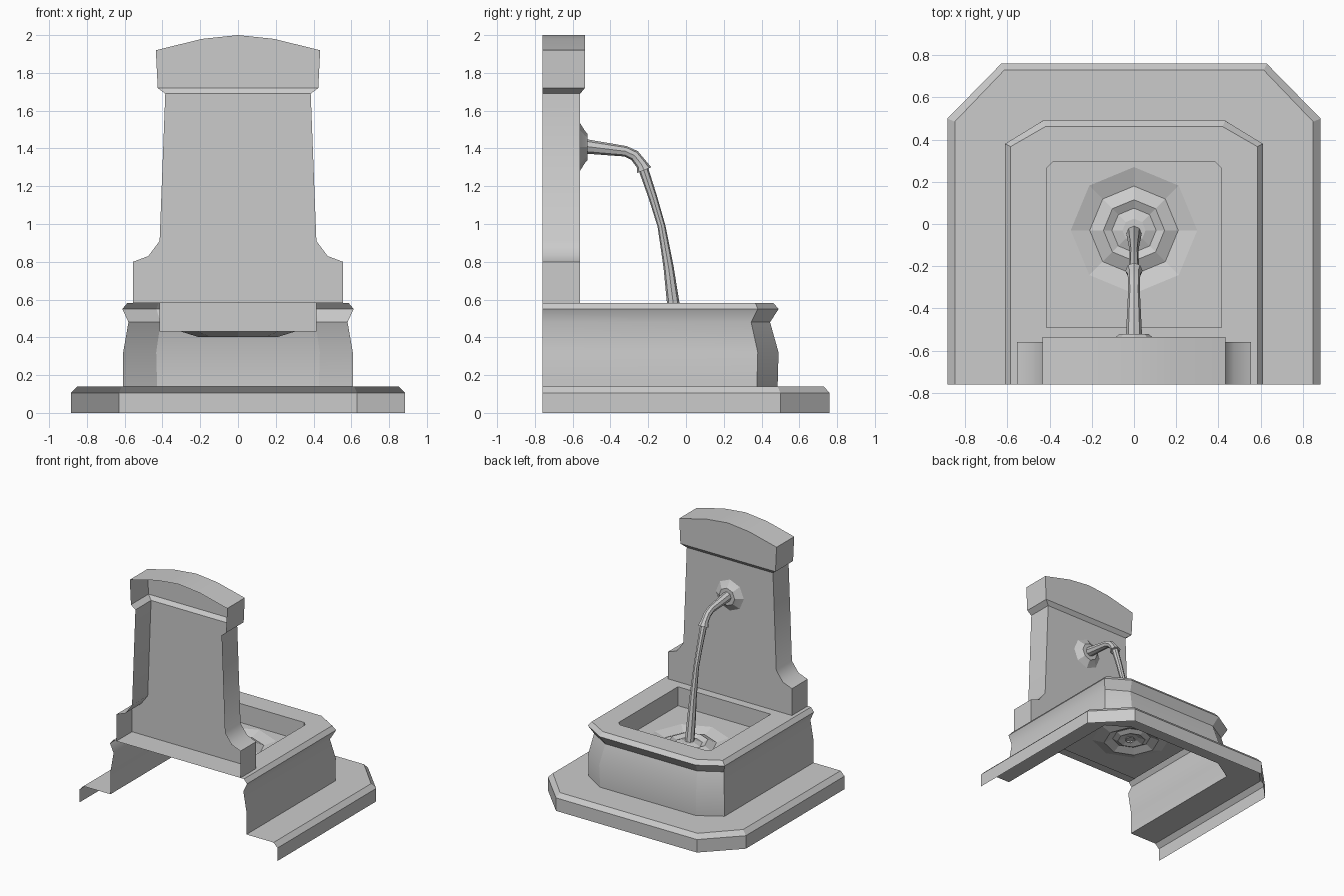
import bpy, bmesh, math
from mathutils import Vector

if "Cube" in bpy.data.objects:
    bpy.data.objects.remove(bpy.data.objects["Cube"])

BACK = -0.76
stone = bpy.data.materials.new("grey_stone")
stone.diffuse_color = (0.6, 0.6, 0.6, 1)
stone.use_nodes = True
stone.node_tree.nodes["Principled BSDF"].inputs["Base Color"].default_value = stone.diffuse_color


def finish(name, bm, angle=30, sharp=None):
    """Turn a bmesh into a shaded object; sharp() picks extra hard edges."""
    me = bpy.data.meshes.new(name)
    bm.to_mesh(me)
    bm.free()
    me.materials.append(stone)
    ob = bpy.data.objects.new(name, me)
    bpy.context.collection.objects.link(ob)
    bpy.ops.object.select_all(action='DESELECT')
    ob.select_set(True)
    bpy.context.view_layer.objects.active = ob
    bpy.ops.object.shade_smooth_by_angle(angle=math.radians(angle))
    if sharp:
        for e in me.edges:
            a, b = (me.vertices[i].co for i in e.vertices)
            if sharp(a, b):
                e.use_edge_sharp = True
    return ob


def loft(bm, rings, closed=False):
    """Skin a list of equally long point rings."""
    vs = [[bm.verts.new(p) for p in r] for r in rings]
    n = len(vs[0])
    for lo, up in zip(vs, vs[1:]):
        for i in range(n if closed else n - 1):
            j = (i + 1) % n
            bm.faces.new((lo[i], up[i], up[j], lo[j]))
    return vs


def u_ring(w, f, cx, cy, z, back=BACK):
    """U-shaped path with chamfered front corners."""
    half = [(w, back), (w, f - cy), (w - cx, f)]
    return [(-x, y, z) for x, y in half] + [(x, y, z) for x, y in reversed(half)]


# Plinth: open-backed step around the basin
bm = bmesh.new()
loft(bm, [u_ring(0.885, 0.76, 0.255, 0.26, 0),
          u_ring(0.885, 0.76, 0.255, 0.26, 0.105),
          u_ring(0.85, 0.73, 0.235, 0.245, 0.14),
          u_ring(0.608, 0.485, 0.18, 0.11, 0.14)])
finish("plinth", bm)

# Basin: waisted wall, flat rim and sunken pool
bm = bmesh.new()
vs = loft(bm, [u_ring(0.608, 0.485, 0.18, 0.11, 0.14),
               u_ring(0.608, 0.49, 0.175, 0.11, 0.32),
               u_ring(0.58, 0.445, 0.17, 0.10, 0.48),
               u_ring(0.612, 0.49, 0.18, 0.11, 0.55),
               u_ring(0.585, 0.462, 0.165, 0.095, 0.583)])
pool = loft(bm, [u_ring(0.415, 0.295, 0.03, 0.03, 0.583, -0.49),
                 u_ring(0.415, 0.295, 0.03, 0.03, 0.43, -0.49)], closed=True)
rim, hole = vs[-1], pool[0]
for i in range(6):
    j = (i + 1) % 6
    bm.faces.new((rim[i], hole[i], hole[j], rim[j]))
finish("basin", bm, 38, lambda a, b: abs(a.z - b.z) > 0.02)

# Water: flat pool surface with octagonal ripples
bm = bmesh.new()


def octagon(r, z):
    return [(r * math.cos(k * math.pi / 4), -0.03 - r * math.sin(k * math.pi / 4), z)
            for k in range(8)]


rings = loft(bm, [octagon(r, z) for r, z in
                  ((0.30, 0.43), (0.21, 0.402), (0.145, 0.432),
                   (0.105, 0.412), (0.055, 0.43))], closed=True)
bm.faces.new(rings[-1])
edge = [bm.verts.new(p) for p in u_ring(0.415, 0.295, 0.03, 0.03, 0.43, -0.49)]
border = [bm.edges.new((edge[i], edge[(i + 1) % 6])) for i in range(6)]
border += [bm.edges.get((rings[0][k], rings[0][(k + 1) % 8])) for k in range(8)]
bmesh.ops.triangle_fill(bm, edges=border, use_beauty=True, normal=(0, 0, 1))
bm.normal_update()
bmesh.ops.reverse_faces(bm, faces=[f for f in bm.faces if f.normal.z < 0])
finish("water", bm, 10)

# Headstone: open-backed slab with coved shoulders and a projecting arched cap
bm = bmesh.new()
slab = [(0.555, 0.583), (0.555, 0.80), (0.475, 0.83), (0.415, 0.91), (0.385, 1.69)]
cap = [(0.425, 1.72), (0.435, 1.92), (0.19, 1.98)]
left = [(-x, z, -0.56) for x, z in slab] + [(-x, z, -0.535) for x, z in cap]
outline = left + [(0, 2.0, -0.535)] + [(-x, z, y) for x, z, y in reversed(left)]
back, front = loft(bm, [[(x, BACK, z) for x, z, y in outline],
                        [(x, y, z) for x, z, y in outline]])
bm.faces.new(front[:5] + front[-5:])
bm.faces.new((front[4], front[5], front[-6], front[-5]))
bm.faces.new(front[5:-5])
bmesh.ops.recalc_face_normals(bm, faces=bm.faces)
top = [f for f in bm.faces if len(f.verts) > 6]
if top[0].normal.y < 0:
    bmesh.ops.reverse_faces(bm, faces=bm.faces)
finish("headstone", bm, 40, lambda a, b: abs(a.x - b.x) > 0.6)


def tube(name, path, sides=8, angle=40, ends=False):
    """Round tube through (y, z, radius, tangent degrees below +y) stations."""
    bm = bmesh.new()
    rings = []
    for y, z, r, deg in path:
        t = math.radians(deg)
        up = Vector((0, math.sin(t), math.cos(t)))
        rings.append([Vector((0, y, z)) + r * (math.cos(a) * up + Vector((math.sin(a), 0, 0)))
                      for a in (2 * math.pi * k / sides for k in range(sides))])
    vs = loft(bm, rings, closed=True)
    if ends:
        bm.faces.new(vs[-1])
    bmesh.ops.recalc_face_normals(bm, faces=bm.faces)
    finish(name, bm, angle)


# Rosette, spout and falling stream
tube("rosette", [(-0.56, 1.408, 0.125, 0), (-0.535, 1.408, 0.085, 0),
                 (-0.522, 1.408, 0.07, 0)], angle=20, ends=True)
tube("spout", [(-0.525, 1.41, 0.038, 3), (-0.32, 1.385, 0.028, 12),
               (-0.272, 1.362, 0.029, 35), (-0.235, 1.315, 0.03, 58),
               (-0.222, 1.285, 0.041, 68)], ends=True)
tube("stream", [(-0.224, 1.286, 0.026, 70), (-0.175, 1.14, 0.023, 71),
                (-0.13, 0.99, 0.021, 76), (-0.092, 0.77, 0.027, 80),
                (-0.068, 0.583, 0.033, 82), (-0.045, 0.42, 0.036, 82)])
